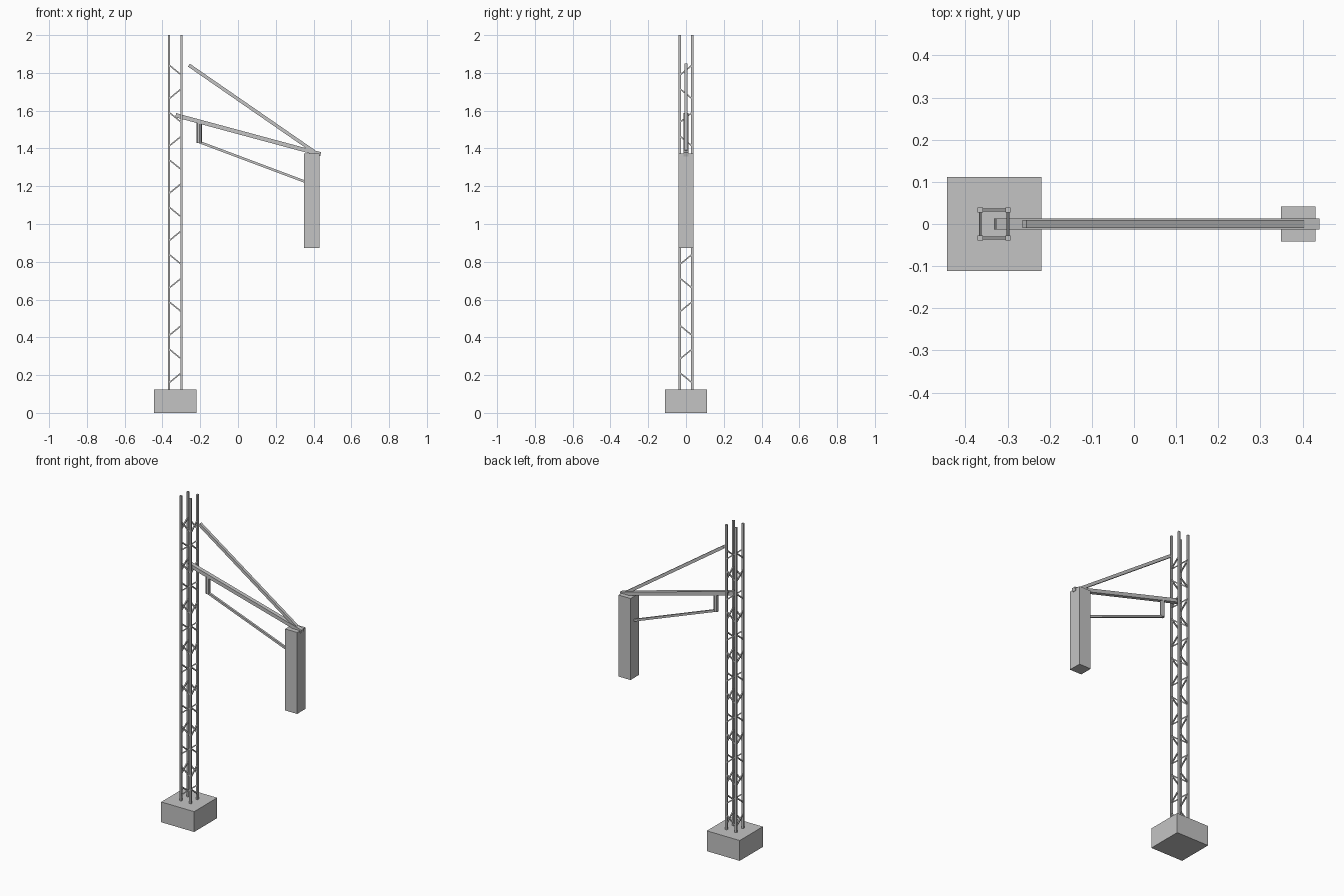
import bpy, math
from mathutils import Vector

if "Cube" in bpy.data.objects:
    bpy.data.objects.remove(bpy.data.objects["Cube"])

grey = bpy.data.materials.new("plain grey")
grey.diffuse_color = (0.55, 0.55, 0.55, 1)
grey.use_nodes = True
grey.node_tree.nodes["Principled BSDF"].inputs["Base Color"].default_value = grey.diffuse_color


def finish(ob, name):
    ob.name = name
    ob.data.materials.append(grey)
    return ob


def block(name, lo, hi):
    lo, hi = Vector(lo), Vector(hi)
    bpy.ops.mesh.primitive_cube_add(size=1, location=(lo + hi) / 2)
    ob = bpy.context.object
    ob.scale = hi - lo
    return finish(ob, name)


def bar(name, a, b, width, depth=None):
    """Square bar between two points; width is sideways, depth the other way."""
    a, b = Vector(a), Vector(b)
    bpy.ops.mesh.primitive_cube_add(size=1, location=(a + b) / 2)
    ob = bpy.context.object
    ob.scale = (depth or width, width, (b - a).length)
    z = (b - a).normalized()
    x = Vector((0, 1, 0)).cross(z)
    if x.length < 0.01:
        x = Vector((1, 0, 0))
    x.normalize()
    y = z.cross(x)
    from mathutils import Matrix
    ob.rotation_euler = Matrix((x, y, z)).transposed().to_euler()
    return finish(ob, name)


CX, R = -0.332, 0.033

# concrete foot
block("foundation", (CX - 0.112, -0.112, 0), (CX + 0.112, 0.112, 0.125))

# four mast legs
for sx in (-1, 1):
    for sy in (-1, 1):
        x, y = CX + sx * R, sy * R
        block("mast_leg", (x - 0.006, y - 0.006, 0.12), (x + 0.006, y + 0.006, 2.0))

# zigzag lattice on the four mast faces
for i in range(14):
    z = 0.186 + i * 0.1253
    s = 1 if i % 2 == 0 else -1
    h = 0.027 * s
    for side in (-R, R):
        bar("lattice_x", (CX - R, side, z - h), (CX + R, side, z + h), 0.007)
        bar("lattice_y", (CX + side, -R, z + h), (CX + side, R, z - h), 0.007)

# cantilever arm, upper stay and lower stay
bar("arm", (-0.33, 0, 1.576), (0.438, 0, 1.369), 0.025, 0.022)
bar("upper_stay", (-0.26, 0, 1.841), (0.40, 0, 1.385), 0.018)
bar("lower_stay", (-0.205, 0, 1.434), (0.36, 0, 1.222), 0.013)

# round hanger under the arm
bpy.ops.mesh.primitive_cylinder_add(vertices=8, radius=0.0135, depth=0.11,
                                    location=(-0.205, 0, 1.484))
finish(bpy.context.object, "hanger")

# hanging end box
block("end_box", (0.349, -0.041, 0.873), (0.431, 0.041, 1.374))
